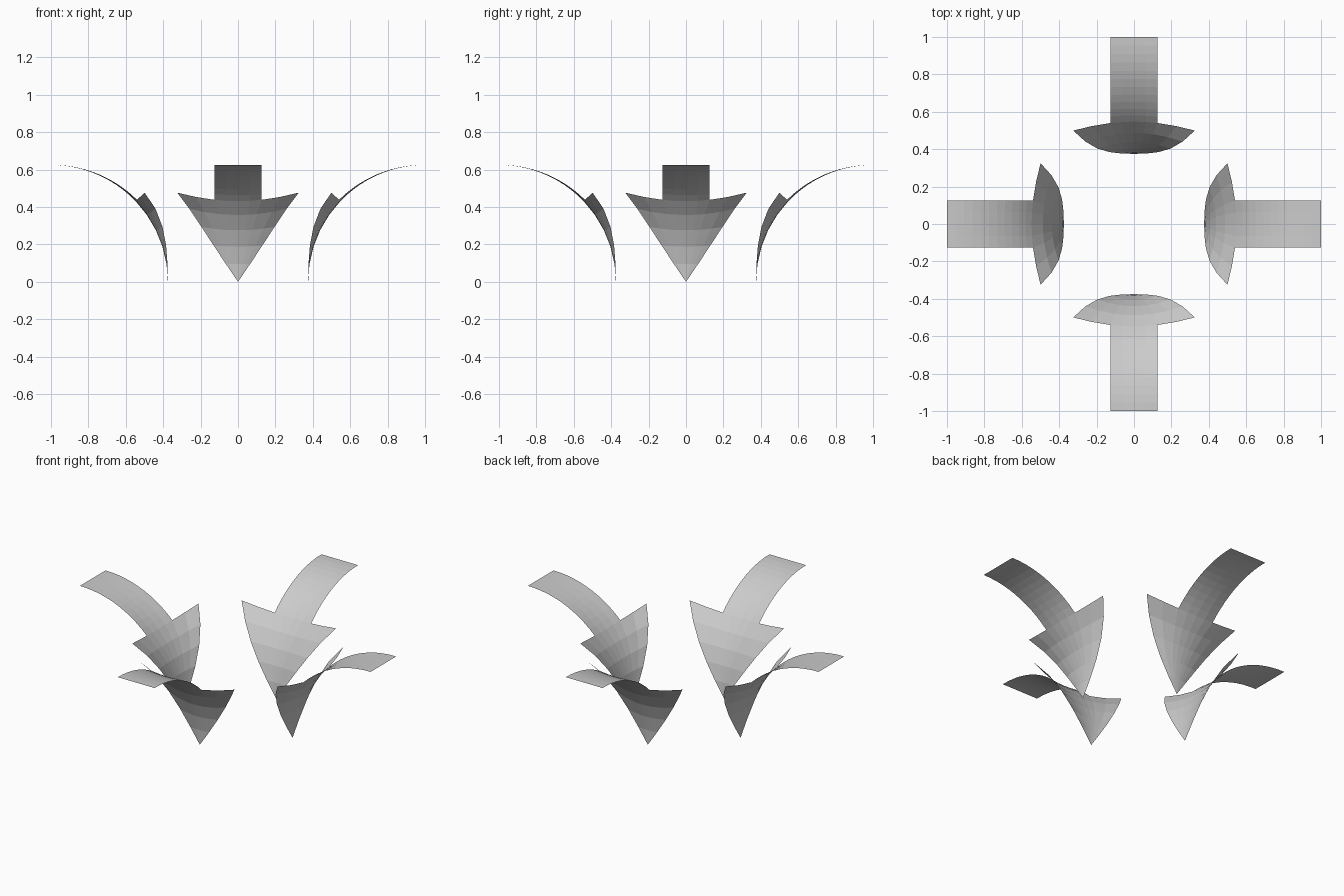
import bpy, bmesh, math
from mathutils import Matrix

if "Cube" in bpy.data.objects:
    bpy.data.objects.remove(bpy.data.objects["Cube"])

MAJOR, MINOR = 1.0, 0.625          # ring surface the arrows are wrapped on
HEAD_W, SHAFT_W = 0.325, 0.126     # half widths
HEAD_ANGLE = math.radians(43.6)    # where the head meets the shaft
HEAD_ROWS, SHAFT_ROWS = 5, 11
k = SHAFT_W / HEAD_W
COLS = [-1, -(1 + k) / 2, -k, -k / 2, 0, k / 2, k, (1 + k) / 2, 1]


def wrap(w, a):
    """Point at sideways offset w, bend angle a, lying on the ring surface."""
    lo, hi = 0.3, 1.0
    for _ in range(40):
        d = (lo + hi) / 2
        ring = math.hypot(MAJOR - d * math.cos(a), w) - MAJOR
        if math.hypot(ring, d * math.sin(a)) < MINOR:
            lo = d
        else:
            hi = d
    return (w, -(MAJOR - d * math.cos(a)), d * math.sin(a))


def make_arrow(name, turn):
    bm = bmesh.new()

    def bridge(lower, upper):
        for i in range(len(lower) - 1):
            bm.faces.new((lower[i + 1], lower[i], upper[i], upper[i + 1]))

    # triangular head, fanned out from its tip
    tip = bm.verts.new(wrap(0, 0))
    prev = None
    for r in range(1, HEAD_ROWS + 1):
        t = r / HEAD_ROWS
        row = [bm.verts.new(wrap(c * HEAD_W * t, HEAD_ANGLE * t)) for c in COLS]
        if prev:
            bridge(prev, row)
        else:
            for i in range(len(row) - 1):
                bm.faces.new((tip, row[i], row[i + 1]))
        prev = row

    # straight shaft curving outwards from the middle columns
    prev = prev[2:7]
    for r in range(1, SHAFT_ROWS + 1):
        a = HEAD_ANGLE + (math.pi / 2 - HEAD_ANGLE) * r / SHAFT_ROWS
        row = [bm.verts.new(wrap(c * HEAD_W, a)) for c in COLS[2:7]]
        bridge(prev, row)
        prev = row

    bmesh.ops.recalc_face_normals(bm, faces=bm.faces)
    bm.faces.ensure_lookup_table()
    if bm.faces[0].normal.y < 0:       # face the middle of the ring
        bmesh.ops.reverse_faces(bm, faces=bm.faces)
    bm.transform(Matrix.Rotation(turn, 4, 'Z'))
    mesh = bpy.data.meshes.new(name)
    bm.to_mesh(mesh)
    bm.free()
    bpy.context.collection.objects.link(bpy.data.objects.new(name, mesh))


# four arrows around the centre
for i, side in enumerate(("front", "right", "back", "left")):
    make_arrow(side + "_arrow", i * math.pi / 2)
